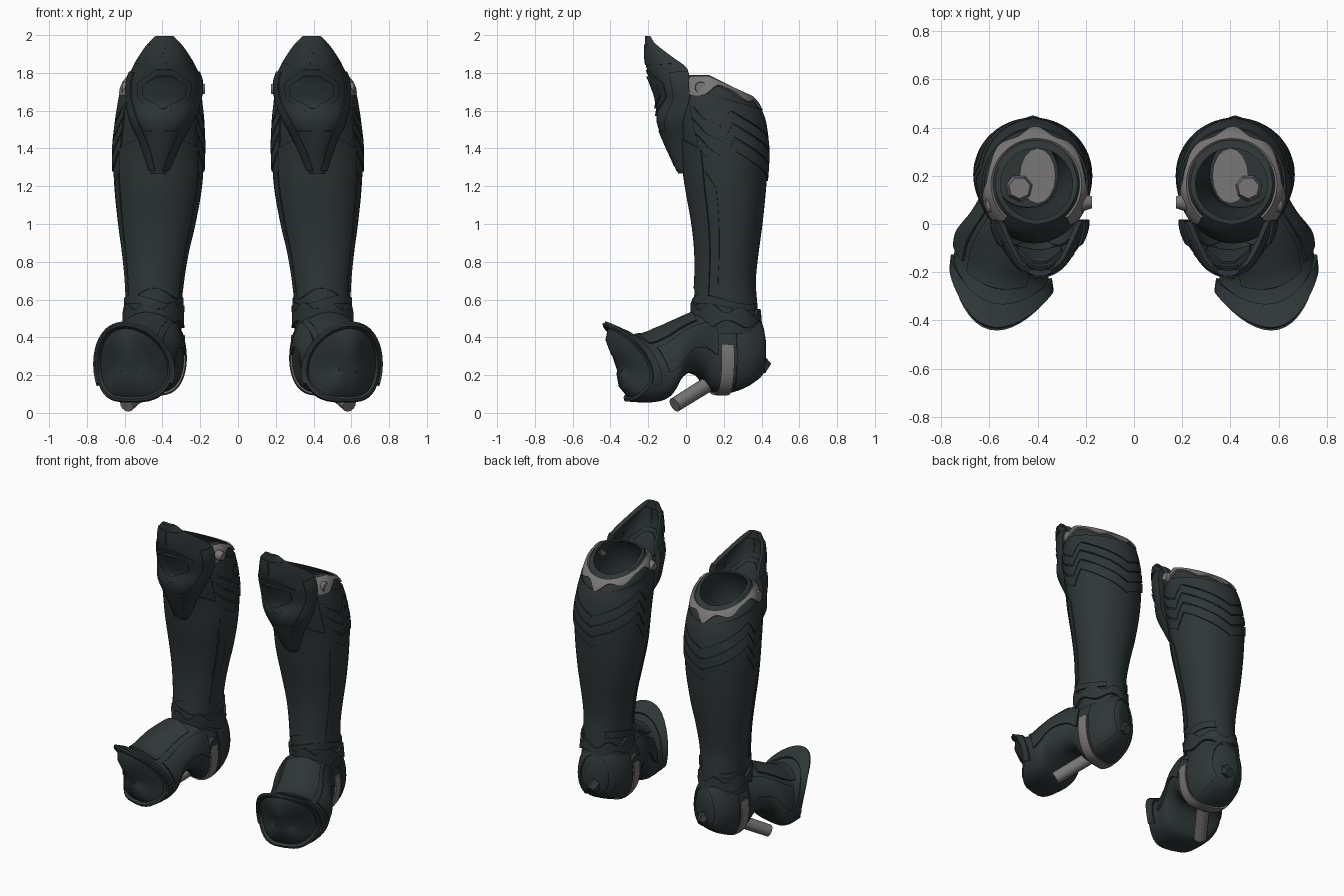
import bpy
import bmesh
from math import sin, cos, pi, radians, exp
from mathutils import Vector

default_cube = bpy.data.objects.get("Cube")
if default_cube:
    bpy.data.objects.remove(default_cube, do_unlink=True)


def make_material(name, colour):
    material = bpy.data.materials.new(name)
    material.use_nodes = True
    material.diffuse_color = colour
    material.node_tree.nodes["Principled BSDF"].inputs["Base Color"].default_value = colour
    return material


DARK = make_material("dark slate", (0.028, 0.037, 0.037, 1))
GREY = make_material("worn grey", (0.19, 0.18, 0.18, 1))


def finish(name, bm, material):
    """Turn a bmesh into a smooth-shaded object mirrored to the other boot."""
    bmesh.ops.recalc_face_normals(bm, faces=bm.faces)
    mesh = bpy.data.meshes.new(name)
    bm.to_mesh(mesh)
    bm.free()
    mesh.materials.append(material)
    obj = bpy.data.objects.new(name, mesh)
    bpy.context.collection.objects.link(obj)
    bpy.ops.object.select_all(action="DESELECT")
    obj.select_set(True)
    bpy.context.view_layer.objects.active = obj
    bpy.ops.object.shade_smooth_by_angle(angle=radians(35))
    mirror = obj.modifiers.new("pair", "MIRROR")
    mirror.use_mirror_merge = False


def mix(a, b, t):
    return a + (b - a) * t


def sample(rows, key, smooth=True):
    """Interpolate table rows whose first entry is the key."""
    key = min(max(key, rows[0][0]), rows[-1][0])
    i = 0
    while i < len(rows) - 2 and key > rows[i + 1][0]:
        i += 1
    a, b = rows[i], rows[i + 1]
    before, after = rows[max(i - 1, 0)], rows[min(i + 2, len(rows) - 1)]
    span = b[0] - a[0]
    t = (key - a[0]) / span
    if not smooth:
        return [mix(p, q, t) for p, q in zip(a[1:], b[1:])]
    result = []
    for j in range(1, len(a)):
        m0 = (b[j] - before[j]) / (b[0] - before[0]) * span
        m1 = (after[j] - a[j]) / (after[0] - a[0]) * span
        rise = b[j] - a[j]
        result.append(a[j] + t * m0 + t * t * (3 * rise - 2 * m0 - m1)
                      + t ** 3 * (m0 + m1 - 2 * rise))
    return result


def loft(name, rings, material, cap_start=False, cap_end=False):
    bm = bmesh.new()
    loops = [[bm.verts.new(p) for p in ring] for ring in rings]
    for low, high in zip(loops, loops[1:]):
        for i in range(len(low)):
            j = (i + 1) % len(low)
            bm.faces.new((low[i], low[j], high[j], high[i]))
    if cap_start:
        bm.faces.new(loops[0])
    if cap_end:
        bm.faces.new(loops[-1])
    finish(name, bm, material)


def slab(name, f, nu, nv, half, material=DARK):
    """Closed plate following surface f(u, v), with the given half thickness."""
    bm = bmesh.new()
    e = 0.002
    layers = ([], [])
    for i in range(nu + 1):
        for j in range(nv + 1):
            u, v = i / nu, j / nv
            normal = (f(u + e, v) - f(u - e, v)).cross(f(u, v + e) - f(u, v - e)).normalized()
            for side, layer in zip((1, -1), layers):
                layer.append(bm.verts.new(f(u, v) + normal * half * side))
    n = nv + 1
    for layer in layers:
        for i in range(nu):
            for j in range(nv):
                k = i * n + j
                bm.faces.new((layer[k], layer[k + n], layer[k + n + 1], layer[k + 1]))
    border = ([i * n for i in range(nu)] + [nu * n + j for j in range(nv)]
              + [i * n + nv for i in range(nu, 0, -1)] + list(range(nv, 0, -1)))
    top, bottom = layers
    for a, b in zip(border, border[1:] + border[:1]):
        bm.faces.new((top[a], top[b], bottom[b], bottom[a]))
    finish(name, bm, material)


def rod(name, start, end, r1, r2, material, sides=16):
    start, end = Vector(start), Vector(end)
    axis = end - start
    bm = bmesh.new()
    bmesh.ops.create_cone(bm, cap_ends=True, segments=sides, radius1=r1, radius2=r2,
                          depth=axis.length)
    turn = axis.to_track_quat("Z", "Y").to_matrix().to_4x4()
    turn.translation = (start + end) / 2
    bm.transform(turn)
    finish(name, bm, material)


# Shaft: height, x range, y range, backward tilt of the ring
SHAFT = [(.42, .30, .60, .06, .39, 0), (.55, .30, .595, .04, .38, 0),
         (.7, .285, .60, .05, .37, 0), (.85, .26, .615, .05, .385, 0),
         (1, .225, .635, .035, .405, 0), (1.2, .19, .655, 0, .425, 0),
         (1.4, .18, .66, -.03, .435, .05), (1.55, .185, .645, -.07, .422, .12),
         (1.65, .195, .63, -.08, .405, .25), (1.74, .205, .61, -.05, .375, .4),
         (1.79, .235, .575, 0, .335, .5)]


def shaft(angle, height, scale=1.0):
    x0, x1, y0, y1, tilt = sample(SHAFT, height)
    x = (x0 + x1) / 2 + (x1 - x0) / 2 * scale * sin(angle)
    y = (y0 + y1) / 2 - (y1 - y0) / 2 * scale * cos(angle)
    return Vector((x, y, height - tilt * max(0, y - .12)))


def shaft_ring(height, scale=1.0):
    return [shaft(2 * pi * i / 48, height, scale) for i in range(48)]


outer = [shaft_ring(mix(.42, 1.79, i / 36)) for i in range(37)]
lining = [shaft_ring(mix(1.79, .6, i / 12), .88) for i in range(13)]
loft("boot_shaft", outer + lining, DARK, cap_end=True)


# Worn insole seen down the shaft
def insole_ring(height):
    return [(.4 + .075 * cos(i * pi / 8), .2 + .115 * sin(i * pi / 8), height) for i in range(16)]


loft("insole", [insole_ring(.59), insole_ring(.615)], GREY, True, True)
rod("insole_pad", (.475, .15, .59), (.475, .15, .66), .06, .045, GREY, 7)


def shaft_plate(name, a0, a1, low, high, half, material=DARK, nu=32, nv=8):
    """Plate on the shaft; low and high give its edges at an angle in degrees."""
    def f(u, v):
        angle = mix(a0, a1, u)
        return shaft(radians(angle), mix(low(angle), high(angle), v))
    slab(name, f, nu, nv, half, material)


# Shin and side plates
shaft_plate("shin_plate", -58, 58, lambda a: .63 + .03 * cos(radians(a * 3)),
            lambda a: 1.5 - .1 * abs(a) / 58, .007, nu=24, nv=20)
for side, label in ((1, "outer"), (-1, "inner")):
    shaft_plate(label + "_side_plate", side * 61, side * 76, lambda a: .64,
                lambda a: 1.28 - (abs(a) - 61) * .006, .005, nu=6, nv=16)

# Chevron calf plates separated by grooves
EDGE = [(0, 0), (40, .08), (75, .16), (90, .05), (110, .1), (125, .18)]
for tier in range(4):
    def chevron(a, tier=tier):
        return min(1.62, 1.23 + .08 * tier + sample(EDGE, abs(a - 180), False)[0])

    def chevron_top(a, tier=tier):
        return 1.69 if tier == 3 else chevron(a, tier) + .07

    shaft_plate("calf_plate_" + str(tier + 1), 55, 305, chevron, chevron_top, .007, nu=50)


# Worn trim below the shaft opening, widest beside the knee
def trim_depth(a):
    back = abs(a - 180)
    return .022 + .07 * exp(-(back / 12) ** 2) + .035 * exp(-((back - 45) / 14) ** 2) \
        + .075 * exp(-((back - 115) / 20) ** 4)


shaft_plate("worn_trim", 42, 318, lambda a: 1.776 - trim_depth(a), lambda a: 1.776, .011,
            GREY, 92, 5)

# Ankle wraps with ragged edges
shaft_plate("ankle_wrap", -180, 180, lambda a: .47 + .02 * sin(radians(a * 5)),
            lambda a: .55 + .02 * sin(radians(a * 7)) + .02 * cos(radians(a)), .016, nu=72, nv=4)
shaft_plate("ankle_upper_wrap", -150, 150, lambda a: .56 + .02 * sin(radians(a * 2)),
            lambda a: .6 + .025 * sin(radians(a * 2)), .009, nu=56, nv=3)

# Knee guard: height, centre x, half width, front y, depth
KNEE = [(1.27, .42, .03, -.03, .03), (1.35, .415, .06, -.065, .06), (1.45, .41, .1, -.11, .1),
        (1.55, .405, .15, -.145, .13), (1.65, .395, .18, -.135, .15), (1.75, .39, .185, -.165, .18),
        (1.82, .39, .16, -.195, .2), (1.88, .39, .125, -.205, .13), (1.95, .39, .075, -.205, .04),
        (1.99, .39, .035, -.205, .015)]


def knee(t, height):
    cx, width, front, depth = sample(KNEE, height)
    a = t * pi / 2
    return Vector((cx + width * sin(a), front + depth * (1 - cos(a)), height))


def knee_plate(name, left, right, low, high, half, nu=10, nv=14):
    def f(u, v):
        height = mix(low, high, v)
        return knee(mix(left(height), right(height), u), height)
    slab(name, f, nu, nv, half)


knee_plate("knee_guard", lambda z: -1, lambda z: 1, 1.27, 1.995, .012, 24, 36)
for side, label in ((1, "outer"), (-1, "inner")):
    knee_plate(label + "_knee_frame", lambda z: side * mix(.25, .68, min(1, (z - 1.27) / .4)),
               lambda z: side, 1.29, 1.8, .02, 8, 24)
    knee_plate(label + "_brow_plate", lambda z: side * .03, lambda z: side * .85,
               1.845, 1.95, .017, 8, 6)
for name, size, half in (("knee_diamond", 1, .019), ("knee_diamond_centre", .74, .03)):
    def reach(z):
        return max(.04, .5 * size * min(1, 1.35 - abs(z - 1.71) / (.11 * size)))
    knee_plate(name, lambda z: -reach(z), reach, 1.71 - .14 * size, 1.71 + .11 * size, half)
knee_plate("knee_point", lambda z: -.55, lambda z: .55, 1.31, 1.5, .017)

# Knee hinges
rod("outer_hinge", (.57, .08, 1.72), (.615, .08, 1.72), .04, .03, GREY)
rod("inner_hinge", (.22, .09, 1.715), (.175, .09, 1.715), .04, .025, GREY)

# Foot: station, centre x and y, half width, bottom, top, forward lean, bulge
FOOT = [(0, .42, .41, .06, .25, .43, 0, 0), (1, .42, .375, .11, .18, .49, 0, 0),
        (2, .43, .3, .15, .13, .53, 0, 0), (3, .44, .2, .165, .1, .55, 0, 0),
        (4, .45, .12, .165, .12, .55, 0, 0), (5, .465, .07, .17, .19, .54, 0, 0),
        (6, .495, 0, .18, .21, .51, 0, 0), (7, .525, -.05, .19, .16, .475, .01, .02),
        (8, .54, -.09, .2, .08, .445, .02, .04), (9, .55, -.15, .2, .055, .41, .04, .08),
        (10, .55, -.235, .21, .06, .475, .065, .145)]
FORWARD = Vector((sin(.25), -cos(.25), 0))
ACROSS = Vector((cos(.25), sin(.25), 0))


def foot(angle, station):
    cx, cy, width, low, high, lean, bulge = sample(FOOT, station)
    c, s = cos(angle), sin(angle)
    middle = mix(low, high, .42)
    height = (high - middle) * s if s > 0 else (middle - low) * s
    if s < 0:
        c = abs(c) ** .65 * (1 if c > 0 else -1)
    return (Vector((cx, cy, middle + height)) + ACROSS * width * c
            + FORWARD * (lean * s + bulge * s * s))


def foot_ring(station, scale=1.0, push=0.0):
    ring = [foot(2 * pi * i / 40, station) for i in range(40)]
    centre = sum(ring, Vector()) / len(ring)
    return [centre + (p - centre) * scale + FORWARD * push for p in ring]


# Foot shell ending in a flared lip around a rounded toe face
stations = [foot_ring(i / 3) for i in range(31)]
toe = [foot_ring(10, .93, .006), foot_ring(10, .87, -.01), foot_ring(10, .6, .04),
       foot_ring(10, .25, .06)]
loft("foot_shell", stations + toe, DARK, True, True)


def foot_plate(name, a0, a1, s0, s1, half, material=DARK, nu=14, nv=12):
    slab(name, lambda u, v: foot(radians(mix(a0, a1, u)), mix(s0, s1, v)),
         nu, nv, half, material)


foot_plate("toe_lip", -25, 205, 9.4, 9.95, .013, DARK, 36, 4)
foot_plate("instep_plate", 52, 128, 5.6, 9, .011)
foot_plate("outer_foot_rail", 2, 42, 3.8, 8.8, .01)
foot_plate("inner_foot_rail", 138, 178, 3.8, 8.8, .012)
foot_plate("heel_counter", -60, 240, .6, 2.7, .009, DARK, 40, 8)
foot_plate("worn_heel_band", -196, 16, 2.85, 3.62, .009, GREY, 32, 5)

# Heel peg, spur and ankle boss
rod("heel_peg", (.46, .13, .16), (.59, -.06, .042), .042, .04, GREY, 12)
rod("heel_spur", (.42, .38, .27), (.42, .435, .235), .05, .03, DARK, 6)
rod("inner_ankle_boss", (.32, .14, .36), (.28, .14, .36), .065, .05, DARK, 10)
